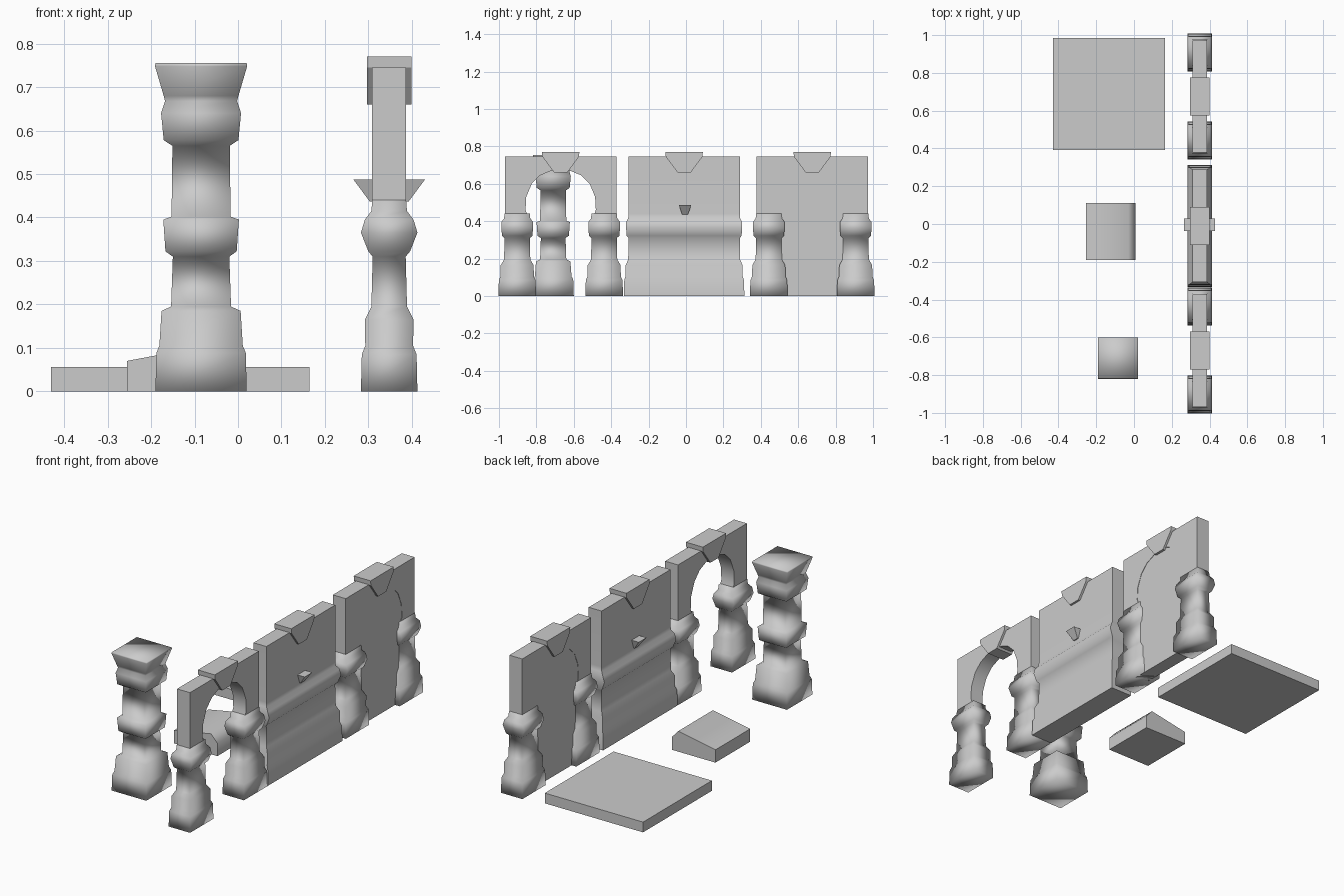
import bpy, bmesh, math

cube = bpy.data.objects.get("Cube")
if cube:
    bpy.data.objects.remove(cube, do_unlink=True)

stone = bpy.data.materials.new("grey stone")
stone.use_nodes = True
GREY = (0.6, 0.6, 0.6, 1)
stone.diffuse_color = GREY
stone.node_tree.nodes["Principled BSDF"].inputs["Base Color"].default_value = GREY


def finish(name, bm, angle):
    """Turn a bmesh into a named stone object, smooth below the given angle."""
    bmesh.ops.recalc_face_normals(bm, faces=bm.faces)
    mesh = bpy.data.meshes.new(name)
    bm.to_mesh(mesh)
    bm.free()
    mesh.materials.append(stone)
    mesh.polygons.foreach_set("use_smooth", [True] * len(mesh.polygons))
    mesh.set_sharp_from_angle(angle=math.radians(angle))
    obj = bpy.data.objects.new(name, mesh)
    bpy.context.collection.objects.link(obj)
    return obj


def stack(name, x, y, rings, angle):
    """Rectangular rings (z, half x, half y) bridged upwards into a solid."""
    bm = bmesh.new()
    loops = [[bm.verts.new((x + sx * hx, y + sy * hy, z))
              for sx, sy in ((-1, -1), (1, -1), (1, 1), (-1, 1))]
             for z, hx, hy in rings]
    for low, high in zip(loops, loops[1:]):
        for i in range(4):
            j = (i + 1) % 4
            bm.faces.new((low[i], low[j], high[j], high[i]))
    bm.faces.new(loops[0][::-1])
    bm.faces.new(loops[-1])
    return finish(name, bm, angle)


def extrude_yz(name, x, half, outline, angle):
    """Extrude an outline of (y, z) points through the wall thickness."""
    bm = bmesh.new()
    face = bm.faces.new([bm.verts.new((x - half, y, z)) for y, z in outline])
    out = bmesh.ops.extrude_face_region(bm, geom=[face])
    moved = [v for v in out["geom"] if isinstance(v, bmesh.types.BMVert)]
    bmesh.ops.translate(bm, verts=moved, vec=(2 * half, 0, 0))
    return finish(name, bm, angle)


WALL_X = 0.348
THICK = 0.039

# Shared moulding: height, half thickness, how far it stands out along the wall
MOULDING = [(0, .065, .033), (.085, .063, .030), (.105, .055, .021),
            (.165, .056, .020), (.195, .041, .002), (.31, .038, 0),
            (.322, .048, .013), (.365, .065, .017), (.395, .056, .017),
            (.415, .041, .002), (.44, THICK, 0)]


def keystone(name, y):
    extrude_yz(name, WALL_X, 0.051,
               [(y - .1, .77), (y - .098, .745), (y - .035, .66),
                (y + .035, .66), (y + .098, .745), (y + .1, .77)], 30)


def archway(name, y):
    """Two moulded pillars carrying an arched top with a keystone."""
    for side, sign in (("right", -1), ("left", 1)):
        stack(name + "_pillar_" + side, WALL_X, y + sign * 0.2325,
              [(z, h, .068 + out) for z, h, out in MOULDING], 95)
    curve = [(.165, .40), (.188, .46), (.184, .53), (.155, .60),
             (.11, .645), (.05, .67)]
    half = [(.2975, .745), (.2975, .40)] + curve
    outline = [(y + a, z) for a, z in half] + [(y - a, z) for a, z in half[::-1]]
    extrude_yz(name + "_top", WALL_X, THICK, outline, 40)
    keystone(name + "_keystone", y)


# Open arch and blocked arch
archway("open_arch", -0.67)
archway("blocked_arch", 0.675)
stack("blocked_arch_panel", WALL_X, 0.675,
      [(0, .037, .24), (.69, .037, .24)], 40)

# Solid wall with a moulded base, band, keystone and small bracket
stack("wall", WALL_X, -0.01,
      [(z, h, .2975 + .75 * out) for z, h, out in MOULDING]
      + [(.745, THICK, .2975)], 50)
keystone("wall_keystone", -0.01)
stack("wall_bracket", WALL_X, -0.005,
      [(.437, .045, .016), (.487, .082, .033)], 30)

# Free-standing column
stack("column", -0.085, -0.71,
      [(0, .105, .110), (.088, .103, .107), (.105, .096, .098),
       (.185, .091, .092), (.195, .069, .070), (.31, .065, .066),
       (.322, .082, .084), (.395, .087, .089), (.402, .068, .070),
       (.565, .066, .068), (.578, .086, .088), (.64, .092, .094),
       (.668, .083, .086), (.68, .086, .09), (.748, .106, .109),
       (.755, .105, .108)], 95)

# Floor slab
stack("floor_slab", -0.133, 0.688, [(0, .297, .297), (.056, .297, .297)], 30)

# Sloping loose stone
bm = bmesh.new()
rows = [[bm.verts.new((x, y, z)) for x, z in
         ((-.255, 0), (.008, 0), (.008, .07), (-.03, .112), (-.255, .07))]
        for y in (-.19, .11)]
for i in range(5):
    j = (i + 1) % 5
    bm.faces.new((rows[0][i], rows[0][j], rows[1][j], rows[1][i]))
bm.faces.new(rows[0][::-1])
bm.faces.new(rows[1])
finish("loose_stone", bm, 60)
